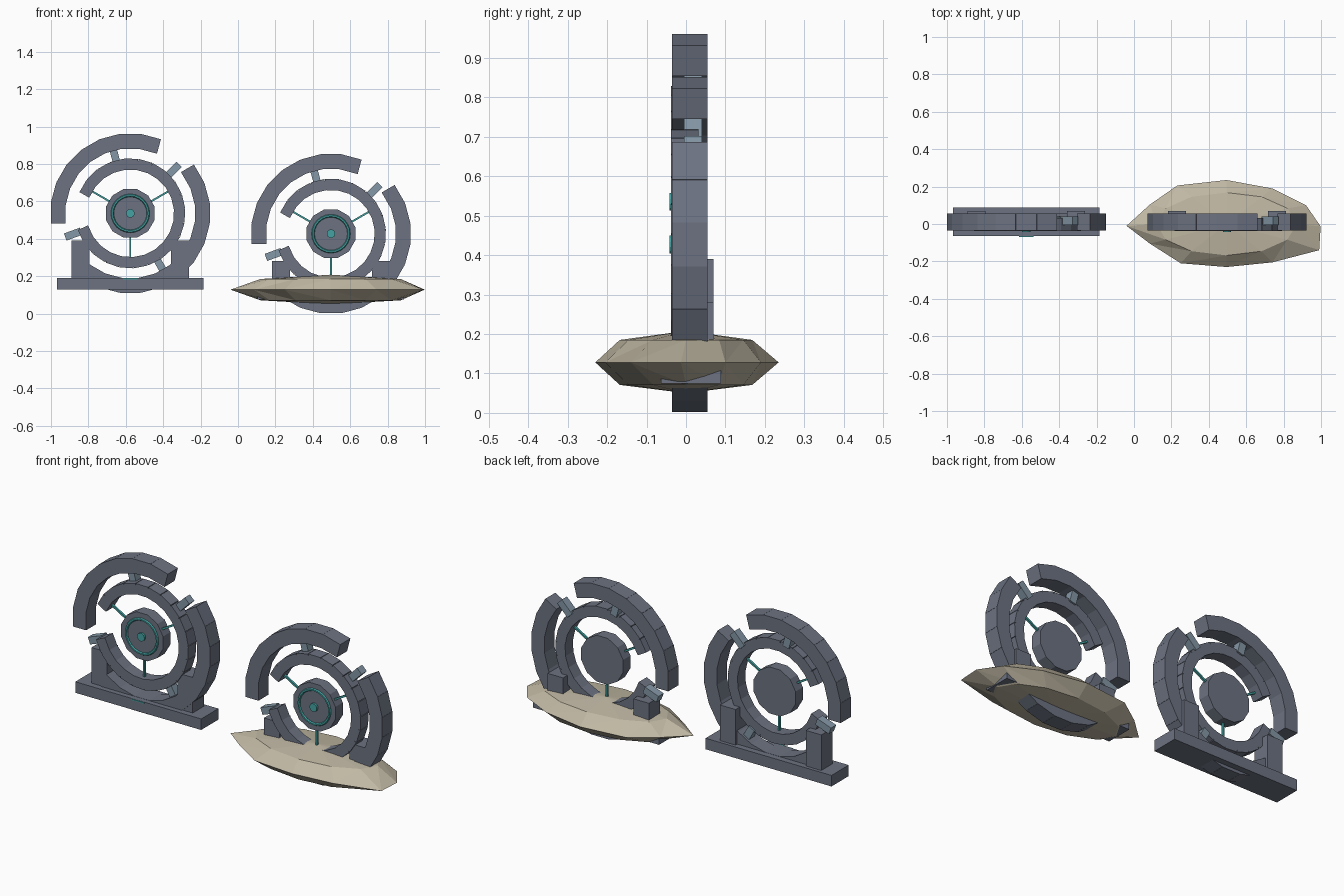
import bpy, bmesh
from math import sin, cos, pi, radians
from mathutils import Matrix

if "Cube" in bpy.data.objects:
    bpy.data.objects.remove(bpy.data.objects["Cube"])


def material(name, rgb):
    m = bpy.data.materials.new(name)
    m.diffuse_color = (*rgb, 1)
    m.use_nodes = True
    m.node_tree.nodes["Principled BSDF"].inputs["Base Color"].default_value = m.diffuse_color
    return m


STEEL = material("steel", (0.15, 0.17, 0.22))
PALE = material("pale_steel", (0.23, 0.31, 0.38))
TEAL = material("teal", (0.06, 0.36, 0.36))
STONE = material("stone", (0.53, 0.48, 0.37))


def finish(bm, name, mat):
    bmesh.ops.recalc_face_normals(bm, faces=bm.faces)
    me = bpy.data.meshes.new(name)
    bm.to_mesh(me)
    bm.free()
    me.materials.append(mat)
    ob = bpy.data.objects.new(name, me)
    bpy.context.collection.objects.link(ob)
    return ob


def add_box(bm, loc, size, angle=0):
    # angle turns the box in the xz plane
    m = (Matrix.Translation(loc) @ Matrix.Rotation(-radians(angle), 4, 'Y')
         @ Matrix.Diagonal((*size, 1)))
    bmesh.ops.create_cube(bm, size=1, matrix=m)


def box(name, loc, size, mat, angle=0):
    bm = bmesh.new()
    add_box(bm, loc, size, angle)
    return finish(bm, name, mat)


def polar(c, r, a, y):
    return (c[0] + r * cos(radians(a)), y, c[1] + r * sin(radians(a)))


def arc(name, c, r, y, size, start, end, n):
    # curved band made of straight overlapping blocks
    bm = bmesh.new()
    for i in range(n + 1):
        a = start + (end - start) * i / n
        add_box(bm, polar(c, r, a, y), size, a)
    return finish(bm, name, STEEL)


def disc(name, c, r, y0, y1, n, mat):
    bm = bmesh.new()
    m = (Matrix.Translation((c[0], (y0 + y1) / 2, c[1]))
         @ Matrix.Rotation(pi / 2, 4, 'X') @ Matrix.Rotation(pi / n, 4, 'Z'))
    bmesh.ops.create_cone(bm, cap_ends=True, segments=n, radius1=r, radius2=r,
                          depth=y1 - y0, matrix=m)
    return finish(bm, name, mat)


def gate(tag, c, base_z):
    # broken outer and inner rings
    arc(tag + "_outer_arc_upper", c, 0.385, 0.01, (0.08, 0.09, 0.111), 75, 180, 7)
    arc(tag + "_outer_arc_lower", c, 0.385, 0.01, (0.08, 0.09, 0.111), -120, 30, 10)
    arc(tag + "_inner_ring", c, 0.262, -0.003, (0.06, 0.07, 0.075), -155, 150, 20)
    # links between the rings
    for a in (45, 105, 200, 300):
        box(tag + "_ring_link", polar(c, 0.325, a, 0.018), (0.09, 0.046, 0.04), PALE, a)
    # core with glowing trim and spokes
    disc(tag + "_core", c, 0.135, -0.03, 0.035, 12, STEEL)
    disc(tag + "_core_hub", c, 0.023, -0.042, -0.028, 12, TEAL)
    bpy.ops.mesh.primitive_torus_add(major_segments=24, minor_segments=6,
                                     major_radius=0.096, minor_radius=0.008,
                                     location=(c[0], -0.031, c[1]),
                                     rotation=(pi / 2, 0, 0))
    t = bpy.context.object
    t.name = tag + "_core_trim"
    t.data.materials.append(TEAL)
    for a in (30, 150, 270):
        box(tag + "_spoke", polar(c, 0.185, a, -0.008), (0.13, 0.012, 0.01), TEAL, a)
    # plinth and pillars
    box(tag + "_base", (c[0], 0.0125, base_z + 0.031), (0.783, 0.153, 0.062), STEEL)
    top = c[1] - 0.146
    for s in (-1, 1):
        box(tag + "_pillar", (c[0] + s * 0.267, 0.02, (top + base_z + 0.03) / 2),
            (0.096, 0.1, top - base_z - 0.03), STEEL)


gate("left", (-0.576, 0.536), 0.128)
gate("right", (0.497, 0.427), 0.075)
# thin lit strip on the plinth front
box("base_strip", (-0.576, -0.066, 0.186), (0.08, 0.006, 0.006), TEAL)

# faceted rock island around the right gate
rim = [(0.503, -0.013), (0.425, 0.10), (0.245, 0.19), (0, 0.235), (-0.263, 0.206),
       (-0.41, 0.104), (-0.535, -0.01), (-0.41, -0.105), (-0.245, -0.21),
       (0, -0.23), (0.245, -0.205), (0.495, -0.14)]
bm = bmesh.new()
cx, cz = 0.495, 0.128
mid = [bm.verts.new((cx + x, y, cz)) for x, y in rim]
for s, apex in ((1, 0.208), (-1, 0.05)):
    ring = [bm.verts.new((cx + 0.375 * cos(i * pi / 6), 0.168 * sin(i * pi / 6), cz + s * 0.057))
            for i in range(12)]
    tip = bm.verts.new((cx, 0, apex))
    for i in range(12):
        j = (i + 1) % 12
        bm.faces.new((mid[i], mid[j], ring[j]))
        bm.faces.new((mid[i], ring[j], ring[i]))
        bm.faces.new((ring[i], ring[j], tip))
finish(bm, "rock_island", STONE)
